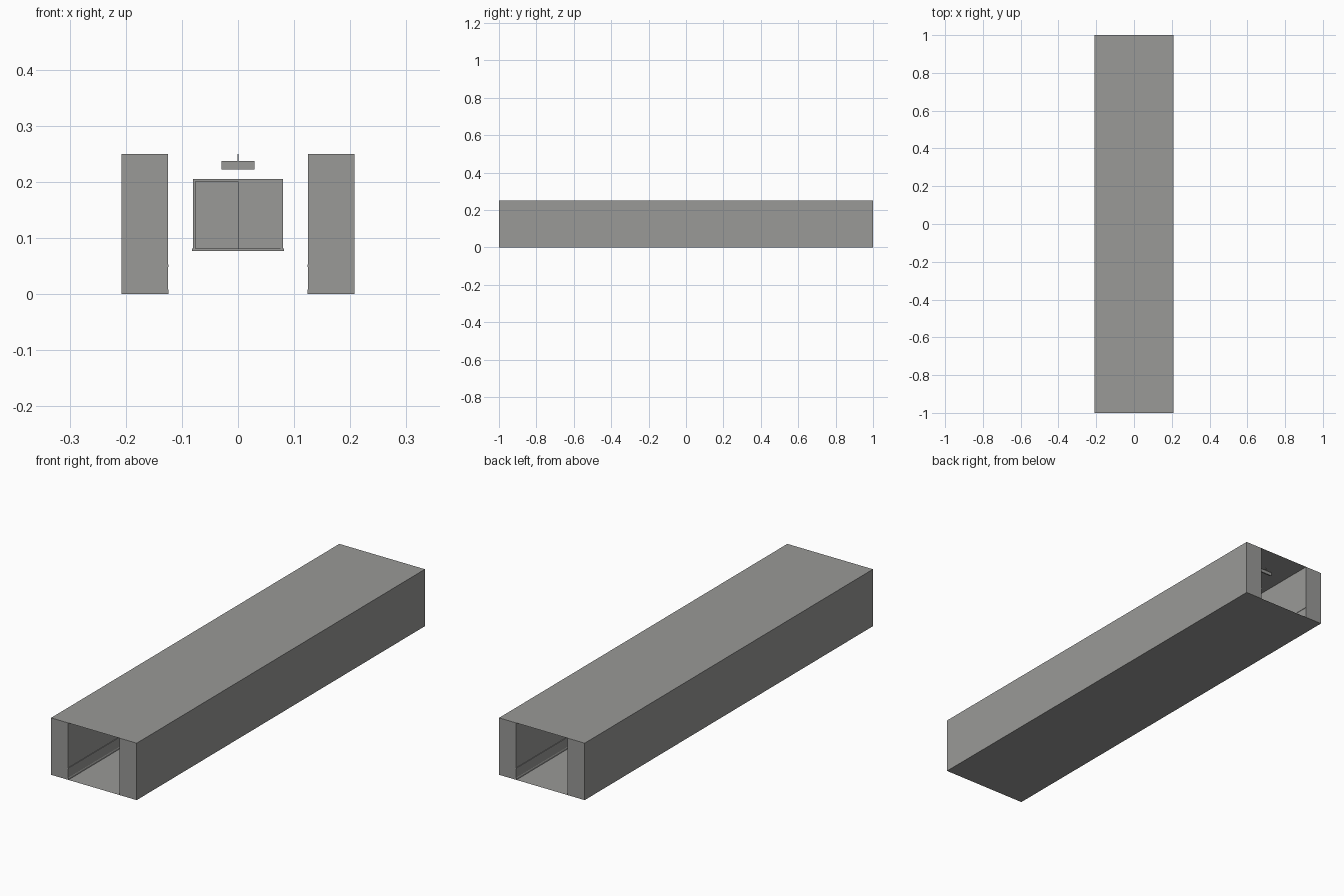
import bpy, bmesh

if "Cube" in bpy.data.objects:
    bpy.data.objects.remove(bpy.data.objects["Cube"])

# One flat grey for everything
grey = bpy.data.materials.new("plain grey")
grey.diffuse_color = (0.32, 0.32, 0.31, 1)
grey.use_nodes = True
grey.node_tree.nodes["Principled BSDF"].inputs["Base Color"].default_value = grey.diffuse_color


def finish(name, bm):
    me = bpy.data.meshes.new(name)
    bm.to_mesh(me)
    bm.free()
    me.materials.append(grey)
    ob = bpy.data.objects.new(name, me)
    bpy.context.collection.objects.link(ob)
    return ob


def box(name, x, y, z):
    """Box from (min, max) ranges on each axis."""
    bm = bmesh.new()
    bmesh.ops.create_cube(bm, size=1)
    for v in bm.verts:
        v.co = [r[0] if c < 0 else r[1] for c, r in zip(v.co, (x, y, z))]
    return finish(name, bm)


def plane(name, z, up):
    bm = bmesh.new()
    pts = [(-0.125, -1, z), (0.125, -1, z), (0.125, 1, z), (-0.125, 1, z)]
    bm.faces.new([bm.verts.new(p) for p in (pts if up else pts[::-1])])
    return finish(name, bm)


# Thick side walls with skirting and rail in the profile, mirrored
profile = [(0.208, 0), (0.208, 0.25), (0.125, 0.25), (0.125, 0.053),
           (0.1235, 0.052), (0.1235, 0.049), (0.125, 0.048),
           (0.125, 0.009), (0.1238, 0.007), (0.1238, 0)]
bm = bmesh.new()
face = bm.faces.new([bm.verts.new((x, -1, z)) for x, z in profile])
ext = bmesh.ops.extrude_face_region(bm, geom=[face])["geom"]
bmesh.ops.translate(bm, vec=(0, 2, 0),
                    verts=[g for g in ext if isinstance(g, bmesh.types.BMVert)])
bmesh.ops.recalc_face_normals(bm, faces=bm.faces)
walls = finish("side_walls", bm)
walls.modifiers.new("mirror", "MIRROR").use_axis = (True, False, False)

# Floor and ceiling sheets
plane("floor", 0, True)
plane("ceiling", 0.25, True)

# Hanging exit sign on a thin stem
box("hanging_sign", (-0.029, 0.029), (0.877, 0.883), (0.222, 0.237))
box("sign_stem", (-0.0008, 0.0008), (0.879, 0.881), (0.237, 0.25))

# Sliding window: outer frame and sill
depth = (-0.008, 0.008)
box("window_head", (-0.08, 0.08), depth, (0.201, 0.205))
box("window_sill", (-0.082, 0.082), (-0.010, 0.010), (0.077, 0.081))
for side, x in (("left", (-0.08, -0.076)), ("right", (0.076, 0.08))):
    box("window_jamb_" + side, x, depth, (0.081, 0.201))

# Two sashes, one sliding in front of the other
for side, x0, x1, y in (("right", 0.0, 0.076, -0.004), ("left", -0.076, 0.002, 0.003)):
    yr = (y - 0.002, y + 0.002)
    box("sash_pane_" + side, (x0 + 0.002, x1 - 0.002), (y - 0.0008, y + 0.0008), (0.083, 0.199))
    box("sash_stile_inner_" + side, (x0, x0 + 0.002), yr, (0.081, 0.201))
    box("sash_stile_outer_" + side, (x1 - 0.002, x1), yr, (0.081, 0.201))
    box("sash_rail_low_" + side, (x0 + 0.002, x1 - 0.002), yr, (0.081, 0.083))
    box("sash_rail_top_" + side, (x0 + 0.002, x1 - 0.002), yr, (0.199, 0.201))
